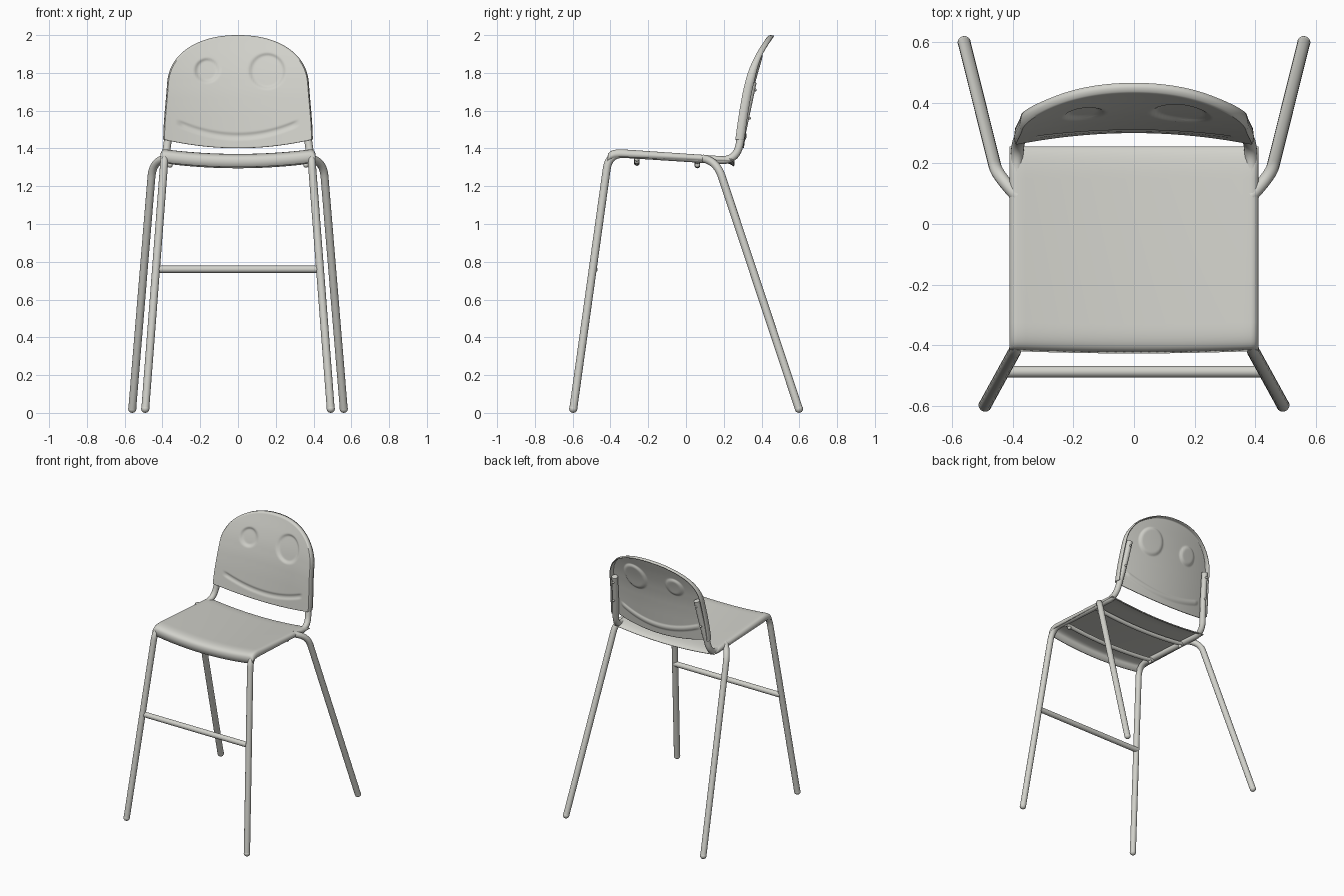
import bpy, bmesh, math
from mathutils import Vector

if "Cube" in bpy.data.objects:
    bpy.data.objects.remove(bpy.data.objects["Cube"])

mat = bpy.data.materials.new("warm light grey")
mat.diffuse_color = (0.64, 0.64, 0.595, 1)
mat.use_nodes = True
mat.node_tree.nodes["Principled BSDF"].inputs["Base Color"].default_value = mat.diffuse_color


def finish(ob, angle=40):
    ob.data.materials.clear()
    ob.data.materials.append(mat)
    bpy.ops.object.select_all(action='DESELECT')
    bpy.context.view_layer.objects.active = ob
    ob.select_set(True)
    bpy.ops.object.shade_smooth_by_angle(angle=math.radians(angle))


def fillet(pts, d):
    """Round the inner corners of a path."""
    pts = [Vector(p) for p in pts]
    out = [pts[0]]
    for a, b, c in zip(pts, pts[1:], pts[2:]):
        s = b + (a - b).normalized() * min(d, (a - b).length * 0.48)
        e = b + (c - b).normalized() * min(d, (c - b).length * 0.8)
        for k in range(11):
            t = k / 10
            out.append(s * (1 - t) ** 2 + b * 2 * t * (1 - t) + e * t * t)
    return out + [pts[-1]]


def tube(name, pts, r):
    cu = bpy.data.curves.new(name, 'CURVE')
    cu.dimensions = '3D'
    cu.bevel_depth = r
    cu.bevel_resolution = 6
    cu.use_fill_caps = True
    sp = cu.splines.new('POLY')
    sp.points.add(len(pts) - 1)
    for p, q in zip(sp.points, pts):
        p.co = (*q, 1)
    ob = bpy.data.objects.new(name, cu)
    bpy.context.collection.objects.link(ob)
    bpy.ops.object.select_all(action='DESELECT')
    bpy.context.view_layer.objects.active = ob
    ob.select_set(True)
    bpy.ops.object.convert(target='MESH')
    finish(bpy.context.view_layer.objects.active)


def ball(name, loc, r):
    bpy.ops.mesh.primitive_uv_sphere_add(segments=16, ring_count=8, radius=r, location=loc)
    ob = bpy.context.object
    ob.name = name
    finish(ob)


def sheet(name, rows, thick, offset):
    """Skin a grid of points and give it thickness."""
    bm = bmesh.new()
    vs = [[bm.verts.new(p) for p in row] for row in rows]
    for a, b in zip(vs, vs[1:]):
        for k in range(len(a) - 1):
            bm.faces.new((a[k], a[k + 1], b[k + 1], b[k]))
    bmesh.ops.remove_doubles(bm, verts=bm.verts, dist=1e-5)
    me = bpy.data.meshes.new(name)
    bm.to_mesh(me)
    bm.free()
    ob = bpy.data.objects.new(name, me)
    bpy.context.collection.objects.link(ob)
    m = ob.modifiers.new("thickness", 'SOLIDIFY')
    m.thickness = thick
    m.offset = offset
    finish(ob, 50)


def interp(table, t):
    for (a, va), (b, vb) in zip(table, table[1:]):
        if t <= b:
            break
    return va + (vb - va) * (t - a) / (b - a)


def smooth(t):
    t = max(0, min(1, t))
    return t * t * (3 - 2 * t)


# tubular frame: front leg, seat rail and back post in one bend; rear leg; feet
for s, side in ((-1, "left"), (1, "right")):
    def mir(*pts):
        return [(s * x, y, z) for x, y, z in pts]
    tube("front_leg_frame_" + side, fillet(mir(
        (.491, -.597, .02), (.387, -.408, 1.376), (.387, .265, 1.333),
        (.352, .317, 1.58), (.335, .353, 1.75)), .085), .021)
    tube("rear_leg_" + side, fillet(mir(
        (.56, .598, .02), (.452, .165, 1.325), (.385, .09, 1.347)), .08), .021)
    ball("front_foot_" + side, mir((.491, -.597, .022))[0], .022)
    ball("rear_foot_" + side, mir((.56, .598, .022))[0], .022)
    # screws under the seat and on the back posts
    for y, z in ((-.26, 1.332), (.06, 1.312)):
        ball("seat_screw_" + side, (s * .36, y, z), .014)
    for x, y, z in ((.355, .336, 1.56), (.338, .366, 1.71)):
        ball("back_screw_" + side, (s * x, y, z), .008)

# footrest and curved seat supports
tube("footrest", [(-.43, -.487, .76), (.43, -.487, .76)], .019)
for y, z in ((-.26, 1.348), (.06, 1.335)):
    tube("seat_support", [(x / 20 * .385, y, z - .025 * (1 - (x / 20) ** 2))
                          for x in range(-20, 21)], .015)

# seat: side profile swept across a sagging section with turned-down edges
profile = fillet([(0, -.419, 1.328), (0, -.408, 1.402), (0, .235, 1.358), (0, .256, 1.335)], .085)
half = [(.385 * k / 14, 0) for k in range(14)]
half += [(.385, 0), (.396, -.003), (.404, -.01), (.410, -.022), (.410, -.042)]
section = [(-x, d) for x, d in reversed(half[1:])] + half
rows = []
for p in profile:
    f = smooth((p.z - 1.325) / .06)
    row = []
    for x, d in section:
        c = max(0, 1 - (x / .4) ** 2)
        bow = -.008 * c if p.y < -.3 else 0
        row.append((x, p.y + bow, p.z - .026 * c + d * f))
    rows.append(row)
sheet("seat", rows, .008, -1)

# backrest: arched, bowed panel with pressed face and turned-back rim
curve = [(1.38, .297), (1.5, .312), (1.6, .325), (1.7, .341), (1.8, .364),
         (1.87, .386), (1.92, .404), (1.96, .42), (2.01, .438)]
rim = [(0, 0), (.004, .007), (.007, .024), (.004, .048)]
N, M = 110, 90


def depth(x, z):
    d = 0
    for ex, ez, r in ((-.164, 1.813, .07), (.155, 1.81, .1)):
        d = max(d, smooth((r - math.hypot(x - ex, z - ez)) / .022))
    mouth = abs(z - (1.464 + .068 * (x / .31) ** 2))
    d = max(d, .6 * smooth((.022 - mouth) / .018) * smooth((.33 - abs(x)) / .04))
    return .011 * d


def curve_y(z):
    return sum(interp(curve, z + k * .01) for k in range(-3, 4)) / 7


rows = []
for j in range(M + 4):
    row = []
    for i in range(-3, N + 4):
        ii, jj = max(0, min(N, i)), min(M, j)
        k = max(abs(i - ii), j - jj)
        u = math.sin(math.pi * (ii / N - .5))
        top = 1.74 + .253 * max(0, 1 - abs(u) ** 2.15) ** (1 / 2.15)
        bot = 1.402 + .045 * u * u
        z = bot + (top - bot) * jj / M
        x = u * (.389 - .024 * smooth((z - 1.44) / .4))
        y = curve_y(z) - .042 * (x / .38) ** 2 + depth(x, z)
        out, back = rim[k]
        n = Vector((x, max(0, z - 1.74) * 1.9)).normalized()
        back *= 1 - .3 * smooth((z - 1.74) / .2)
        row.append((x + n.x * out, y + back, z + n.y * out))
    rows.append(row)
sheet("backrest", rows, .007, -1)
